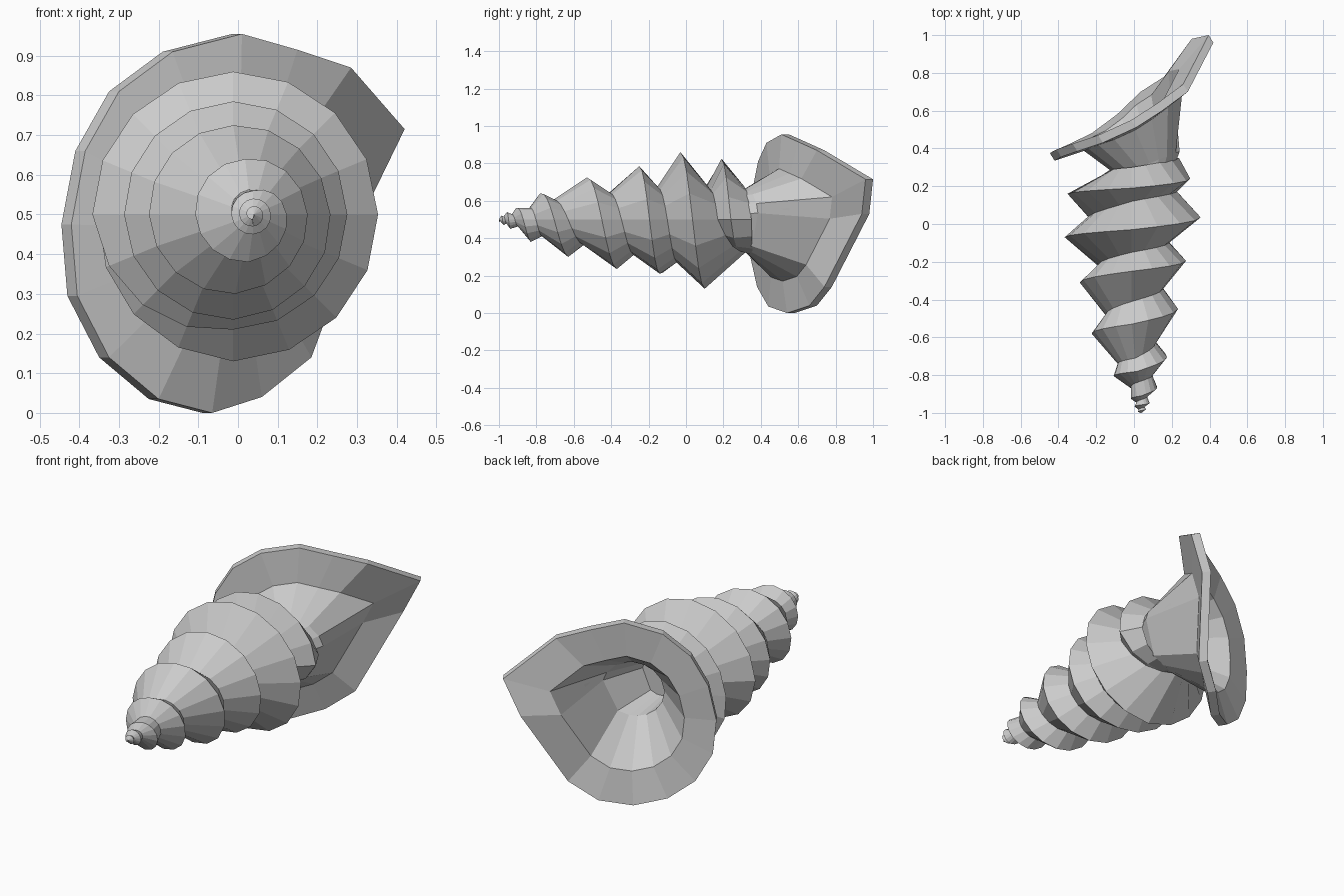
import bpy
import bmesh
from math import sin, cos, tau, atan2
from mathutils import Vector

cube = bpy.data.objects.get("Cube")
if cube:
    bpy.data.objects.remove(cube, do_unlink=True)

# Single shell colour
grey = bpy.data.materials.new("shell_grey")
grey.use_nodes = True
colour = (0.6, 0.6, 0.6, 1)
grey.diffuse_color = colour
grey.node_tree.nodes["Principled BSDF"].inputs["Base Color"].default_value = colour


def finish(name, bm):
    bmesh.ops.recalc_face_normals(bm, faces=bm.faces)
    mesh = bpy.data.meshes.new(name)
    bm.to_mesh(mesh)
    bm.free()
    mesh.materials.append(grey)
    obj = bpy.data.objects.new(name, mesh)
    bpy.context.collection.objects.link(obj)
    return obj


def sample(keys, t):
    """Linear interpolation of (turn, y, radius) keys."""
    for (t0, y0, r0), (t1, y1, r1) in zip(keys, keys[1:]):
        if t <= t1:
            f = (t - t0) / (t1 - t0)
            return y0 + f * (y1 - y0), r0 + f * (r1 - r0)
    return keys[-1][1:]


# Spiral whorls: a ridge helix and a groove helix, (turn, y, radius)
RIDGE = [(-2, -1, .012), (-1, -.975, .03), (0, -.94, .05), (.5, -.91, .06),
         (1, -.83, .12), (1.5, -.78, .14), (2, -.63, .2), (2.5, -.53, .225),
         (3, -.37, .265), (3.5, -.25, .285), (4, -.14, .29), (4.25, -.07, .355),
         (4.5, -.03, .36), (5, .1, .37), (5.25, .16, .34), (5.5, .19, .325),
         (5.75, .24, .31), (5.88, .27, .2), (6, .31, .165)]
GROOVE = [(-2, -.99, .01), (-1, -.96, .02), (0, -.9, .035), (1, -.77, .09),
          (1.5, -.71, .105), (2, -.55, .135), (2.5, -.41, .14), (3, -.28, .19),
          (3.5, -.15, .165), (4, -.05, .23), (4.25, .04, .23), (4.5, .12, .15),
          (4.75, .17, .24), (5, .33, .165), (5.25, .28, .1), (5.5, .3, .17),
          (5.75, .35, .25), (6, .36, .19)]
SIDES, TURNS = 16, 8


def helix(bm, keys):
    verts = []
    for i in range(SIDES * TURNS + 1):
        t = i / SIDES - 2
        y, r = sample(keys, t)
        # The axis drifts sideways near the apex
        cx = -.012 + .05 * min(1, max(0, (-.6 - y) / .3))
        verts.append(bm.verts.new((cx - r * sin(t * tau), y, .5 - r * cos(t * tau))))
    return verts


bm = bmesh.new()
ridge, groove = helix(bm, RIDGE), helix(bm, GROOVE)
for i in range(SIDES * TURNS):
    bm.faces.new((ridge[i], ridge[i + 1], groove[i + 1], groove[i]))
    if i + 1 + SIDES < len(ridge):
        bm.faces.new((groove[i], groove[i + 1], ridge[i + 1 + SIDES], ridge[i + SIDES]))
tip = bm.verts.new((.04, -1, .5))
for i in range(SIDES):
    bm.faces.new((tip, ridge[i + 1], ridge[i]))
finish("spiral_whorls", bm)

# Flared mouth: front rim outline, starting at the top
LIP = [(.01, .51, .955), (.15, .6, .915), (.285, .7, .87), (.42, .96, .715),
       (.33, .94, .53), (.185, .74, .14), (.06, .66, .04), (-.065, .54, 0),
       (-.2, .44, .035), (-.325, .38, .14), (-.405, .345, .295),
       (-.42, .335, .475), (-.385, .355, .66), (-.3, .385, .81), (-.165, .43, .91)]
lip = [Vector(p) for p in LIP]
centre = Vector((0, .53, .46))
thickness = Vector((-.025, .04, 0))
angles = [atan2(p.z - centre.z, p.x - centre.x) for p in lip]


def circle(cx, y, r, slope=0):
    return [Vector((cx + r * cos(a), y + slope * r * cos(a), .5 + r * sin(a)))
            for a in angles]


mid = [centre + (p - centre) * .63 - Vector((0, .02, 0)) for p in lip]
rings = [circle(.04, .14, .12),
         circle(.08, .32, .165, .4),
         mid,
         lip,
         [p + thickness for p in lip],
         [p + thickness for p in mid],
         circle(.07, .35, .145, .4),
         circle(.05, .16, .1)]

bm = bmesh.new()
loops = [[bm.verts.new(p) for p in ring] for ring in rings]
count = len(lip)
for a, b in zip(loops, loops[1:]):
    for i in range(count):
        j = (i + 1) % count
        bm.faces.new((a[i], a[j], b[j], b[i]))
for end in (loops[0], loops[-1]):
    bm.faces.new(end)
finish("flared_mouth", bm)
